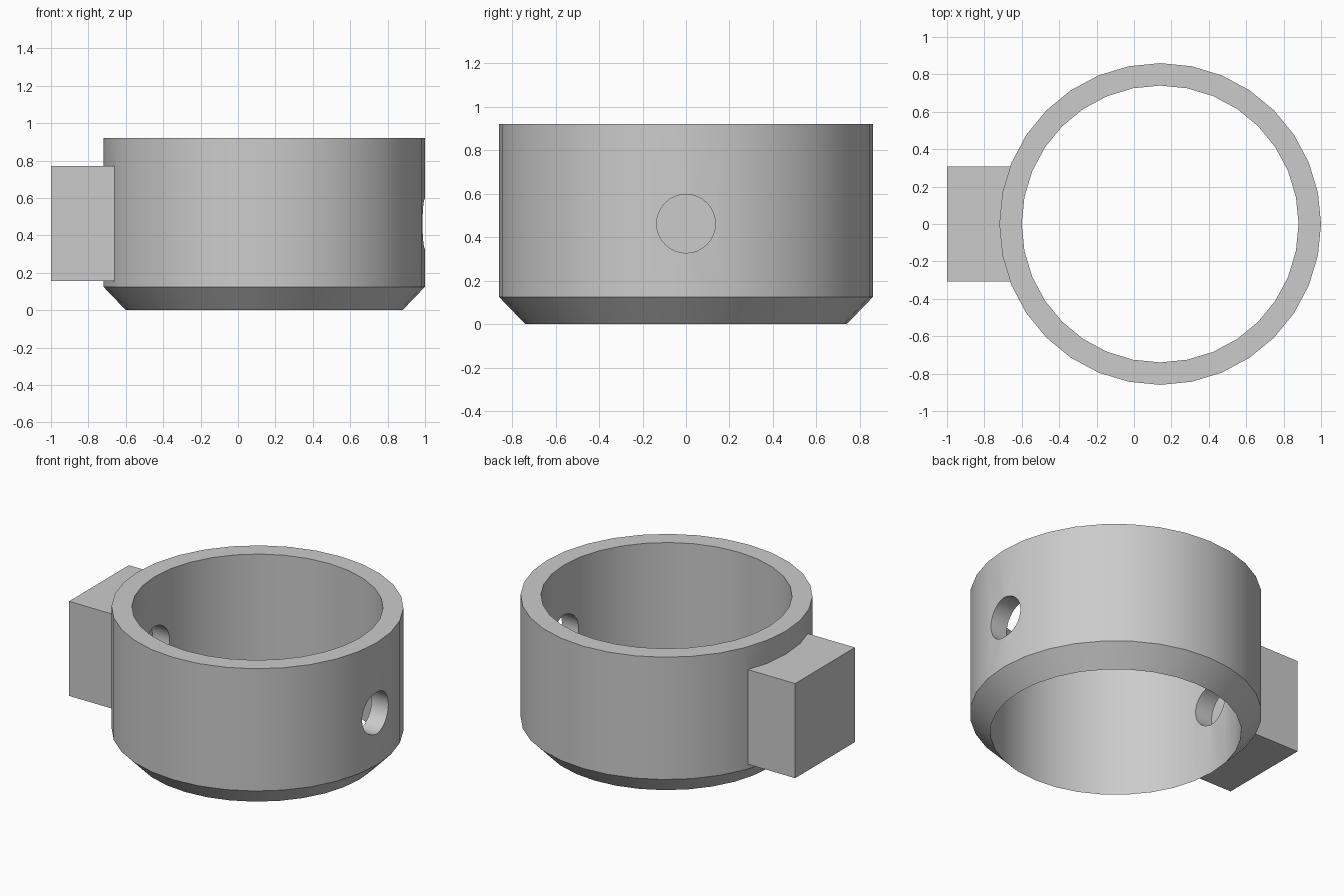
import bpy
import bmesh
from math import cos, sin, pi, radians

cube = bpy.data.objects.get("Cube")
if cube:
    bpy.data.objects.remove(cube, do_unlink=True)

CX, HOLE_Z, SEGMENTS = 0.14, 0.462, 32

grey = bpy.data.materials.new("light grey")
grey.use_nodes = True
COLOR = (0.6, 0.6, 0.6, 1)
grey.diffuse_color = COLOR
grey.node_tree.nodes["Principled BSDF"].inputs["Base Color"].default_value = COLOR


def make_object(name, bm):
    bmesh.ops.recalc_face_normals(bm, faces=bm.faces)
    mesh = bpy.data.meshes.new(name)
    bm.to_mesh(mesh)
    bm.free()
    mesh.materials.append(grey)
    obj = bpy.data.objects.new(name, mesh)
    bpy.context.collection.objects.link(obj)
    return obj


def lathe(name, profile):
    """Sweep a closed (radius, height) profile about the ring axis."""
    bm = bmesh.new()
    rings = []
    for i in range(SEGMENTS):
        a = 2 * pi * i / SEGMENTS
        rings.append([bm.verts.new((CX + r * cos(a), r * sin(a), z)) for r, z in profile])
    n = len(profile)
    for i in range(SEGMENTS):
        here, there = rings[i], rings[(i + 1) % SEGMENTS]
        for j in range(n):
            k = (j + 1) % n
            bm.faces.new((here[j], there[j], there[k], here[k]))
    return make_object(name, bm)


def box(name, low, high):
    bm = bmesh.new()
    bmesh.ops.create_cube(bm, size=1)
    for v in bm.verts:
        v.co = [lo + (c + 0.5) * (hi - lo) for c, lo, hi in zip(v.co, low, high)]
    return make_object(name, bm)


def drill(name, radius, x0, x1):
    """Horizontal cutter along x."""
    bm = bmesh.new()
    bmesh.ops.create_cone(bm, cap_ends=True, segments=SEGMENTS,
                          radius1=radius, radius2=radius, depth=x1 - x0)
    for v in bm.verts:
        x, y, z = v.co
        v.co = ((x0 + x1) / 2 + z, y, HOLE_Z - x)
    return make_object(name, bm)


# Ring with a bevelled lower edge running to the bore
collar = lathe("collar_with_block", [(0.74, 0), (0.86, 0.125), (0.86, 0.92), (0.74, 0.92)])

# Square block on the side, and the stepped bore through it
steps = [
    ("UNION", box("side_block", (-1, -0.307, 0.155), (-0.62, 0.307, 0.77))),
    ("DIFFERENCE", drill("access_hole_cutter", 0.135, -0.71, 1.2)),
    ("DIFFERENCE", drill("screw_hole_cutter", 0.085, -0.95, -0.5)),
    ("DIFFERENCE", drill("outer_recess_cutter", 0.152, -1.2, -0.78)),
]
for operation, tool in steps:
    mod = collar.modifiers.new(tool.name, "BOOLEAN")
    mod.operation, mod.object, mod.solver = operation, tool, "EXACT"
bpy.context.view_layer.update()

# Bake the cuts, then remove the helpers
result = bpy.data.meshes.new_from_object(
    collar.evaluated_get(bpy.context.evaluated_depsgraph_get()))
collar.modifiers.clear()
collar.data = result
for _, tool in steps:
    bpy.data.objects.remove(tool, do_unlink=True)

# Smooth round walls with crisp edges
bpy.ops.object.select_all(action="DESELECT")
collar.select_set(True)
bpy.context.view_layer.objects.active = collar
bpy.ops.object.shade_smooth_by_angle(angle=radians(30))
